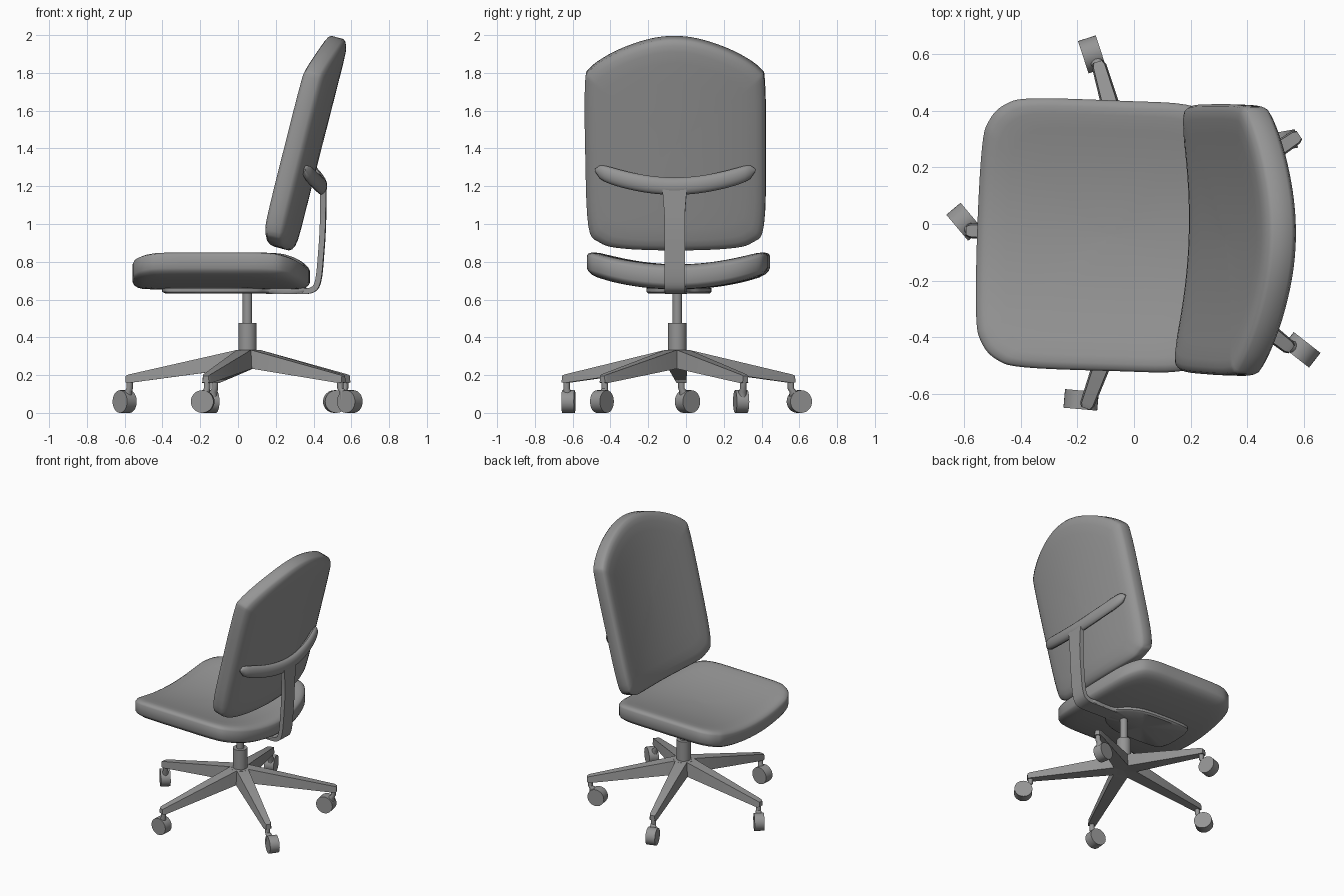
import bpy, bmesh, math
from math import sin, cos, pi, radians
from mathutils import Matrix, Vector

if "Cube" in bpy.data.objects:
    bpy.data.objects.remove(bpy.data.objects["Cube"])

COLUMN = Matrix.Translation((0.05, -0.046, 0))
UPPER = COLUMN @ Matrix.Rotation(radians(-2), 4, 'Z')    # seat is swivelled slightly
GREY = bpy.data.materials.new("dark_grey")
GREY.diffuse_color = (0.3, 0.3, 0.3, 1)
GREY.use_nodes = True
GREY.node_tree.nodes["Principled BSDF"].inputs["Base Color"].default_value = GREY.diffuse_color


def loft(name, rings, xf, angle=35):
    """Skin equal-length closed rings, cap both ends."""
    bm = bmesh.new()
    vs = [[bm.verts.new(xf @ Vector(p)) for p in r] for r in rings]
    n = len(vs[0])
    for a, b in zip(vs, vs[1:]):
        for i in range(n):
            bm.faces.new((a[i], a[(i + 1) % n], b[(i + 1) % n], b[i]))
    bm.faces.new(vs[0][::-1])
    bm.faces.new(vs[-1])
    bmesh.ops.recalc_face_normals(bm, faces=bm.faces)
    me = bpy.data.meshes.new(name)
    bm.to_mesh(me)
    bm.free()
    me.materials.append(GREY)
    ob = bpy.data.objects.new(name, me)
    bpy.context.collection.objects.link(ob)
    bpy.ops.object.select_all(action='DESELECT')
    bpy.context.view_layer.objects.active = ob
    ob.select_set(True)
    bpy.ops.object.shade_smooth_by_angle(angle=radians(angle))
    return ob


def spline(pts, closed, k=5):
    """Catmull-Rom through the points."""
    pts = [Vector(p) for p in pts]
    n, out = len(pts), []
    for i in range(n if closed else n - 1):
        g = lambda j: pts[j % n] if closed else pts[max(0, min(n - 1, j))]
        p0, p1, p2, p3 = g(i - 1), g(i), g(i + 1), g(i + 2)
        for s in range(k):
            t = s / k
            out.append(0.5 * (2 * p1 + (p2 - p0) * t + (2 * p0 - 5 * p1 + 4 * p2 - p3) * t * t
                              + (3 * p1 - p0 - 3 * p2 + p3) * t ** 3))
    return out if closed else out + [pts[-1]]


def mirrored(half):
    """Half outline (along, across) starting and ending on the axis -> closed outline."""
    return spline(half + [(a, -b) for a, b in half[-2:0:-1]], True)


RIM = [(0.02, 1), (0.2, 1), (0.4, 1), (0.6, 1), (0.78, 1), (0.89, 0.97),
       (0.945, 0.88), (0.985, 0.7), (1, 0.5)]


def pad(name, half, centre, place, rim=RIM):
    """Pillow from an outline: concentric rings on both faces, bent by place(a, b, t)."""
    out = mirrored(half)
    prof = rim + [(s, -t) for s, t in reversed(rim)]
    rings = [[place(centre + (p.x - centre) * s, p.y * s, t) for p in out] for s, t in prof]
    return loft(name, rings, UPPER, 40)


def cylinder(name, r, depth, xf):
    ring = lambda z: [(r * cos(i * pi / 16), r * sin(i * pi / 16), z) for i in range(32)]
    return loft(name, [ring(-depth / 2), ring(depth / 2)], xf)


# Seat cushion, dished across its width
pad("seat",
    [(-0.605, 0), (-0.598, 0.3), (-0.575, 0.395), (-0.52, 0.452), (-0.42, 0.476), (-0.1, 0.478),
     (0.12, 0.472), (0.22, 0.425), (0.295, 0.28), (0.33, 0)], -0.13,
    lambda a, b, t: (a, b, 0.72 + 0.08 * (b / 0.48) ** 2 + 0.066 * t))

# Backrest cushion, tilted and wrapped forward at the sides
pad("backrest",
    [(0.868, 0), (0.878, 0.28), (0.91, 0.405), (1.0, 0.465), (1.4, 0.478), (1.74, 0.476),
     (1.82, 0.45), (1.905, 0.32), (1.968, 0.15), (1.988, 0)], 1.43,
    lambda a, b, t: (0.211 + 0.255 * (a - 0.95) - 0.066 * (b / 0.48) ** 2 + 0.062 * t,
                     b, a - 0.016 * t))

# Plate under the seat
pad("seat_plate",
    [(-0.45, 0), (-0.44, 0.11), (-0.38, 0.165), (-0.08, 0.165), (0.05, 0.12), (0.13, 0.06),
     (0.3, 0.055), (0.32, 0)], -0.15,
    lambda a, b, t: (a, b, 0.65 + 0.018 * t),
    [(0.02, 1), (0.94, 1), (1, 0.5)])

# Strap rising from the plate to the back support
path = spline([(0.1, 0.645), (0.25, 0.645), (0.34, 0.65), (0.375, 0.7), (0.391, 0.85),
               (0.4, 1.0), (0.403, 1.2)], False)
rings = []
for i, p in enumerate(path):
    d = (path[min(i + 1, len(path) - 1)] - path[max(i - 1, 0)]).normalized()
    q = Vector((-d.y, d.x)) * 0.015
    w = 0.054 + 0.012 * max(0, (p.y - 1.05) / 0.15)
    rings.append([(p.x + q.x, -w, p.y + q.y), (p.x + q.x, w, p.y + q.y),
                  (p.x - q.x, w, p.y - q.y), (p.x - q.x, -w, p.y - q.y)])
loft("back_strap", rings, UPPER)

# Curved crossbar holding the backrest
rings = []
for i in range(33):
    f = i / 16 - 1
    end = max(0.02, 1 - abs(f) ** 14) ** 0.5
    c = (0.394 - 0.075 * f * f, 0.425 * f, 1.2 + 0.085 * abs(f) ** 1.9)
    rings.append([(c[0] + 0.028 * end * cos(k * pi / 8), c[1],
                   c[2] + 0.046 * end * sin(k * pi / 8)) for k in range(16)])
loft("back_crossbar", rings, UPPER)

# Gas column
cylinder("column_rod", 0.025, 0.18, COLUMN @ Matrix.Translation((0, 0, 0.555)))
cylinder("column_sleeve", 0.048, 0.15, COLUMN @ Matrix.Translation((0, 0, 0.4)))
cylinder("base_hub", 0.068, 0.093, COLUMN @ Matrix.Translation((0, 0, 0.285)))

# Five legs with casters: leg angle, wheel centre, wheel axle angle
LEGS = [(178, (-0.600, 0.008), 40), (106, (-0.148, 0.600), 18), (34, (0.515, 0.292), 100),
        (-38, (0.592, -0.445), 52), (-110, (-0.187, -0.622), 85)]
for n, (ang, wheel, axle) in enumerate(LEGS, 1):
    xf = COLUMN @ Matrix.Rotation(radians(ang), 4, 'Z')
    loft(f"base_leg_{n}",
         [[(r, -w, lo), (r, w, lo), (r, w * 0.8, hi), (r, -w * 0.8, hi)] for r, w, lo, hi in
          [(0, 0.05, 0.238, 0.335), (0.06, 0.05, 0.235, 0.332), (0.63, 0.026, 0.158, 0.203),
           (0.645, 0.018, 0.162, 0.196)]], xf)
    # Fork: post under the leg tip leaning in to the wheel
    tip = xf @ Vector((0.624, 0, 0))
    wc = Vector((*wheel, 0))
    low = tip.lerp(wc, 0.35)
    rings = [[(c.x + r * cos(k * pi / 6), c.y + r * sin(k * pi / 6), z) for k in range(12)]
             for c, r, z in [(tip, 0.017, 0.18), (tip, 0.017, 0.13), (low, 0.022, 0.11),
                             (low, 0.022, 0.07)]]
    loft(f"caster_fork_{n}", rings, Matrix.Identity(4))
    cylinder(f"caster_wheel_{n}", 0.06, 0.066,
             Matrix.Translation((*wheel, 0.06)) @ Matrix.Rotation(radians(axle), 4, 'Z')
             @ Matrix.Rotation(pi / 2, 4, 'Y'))
